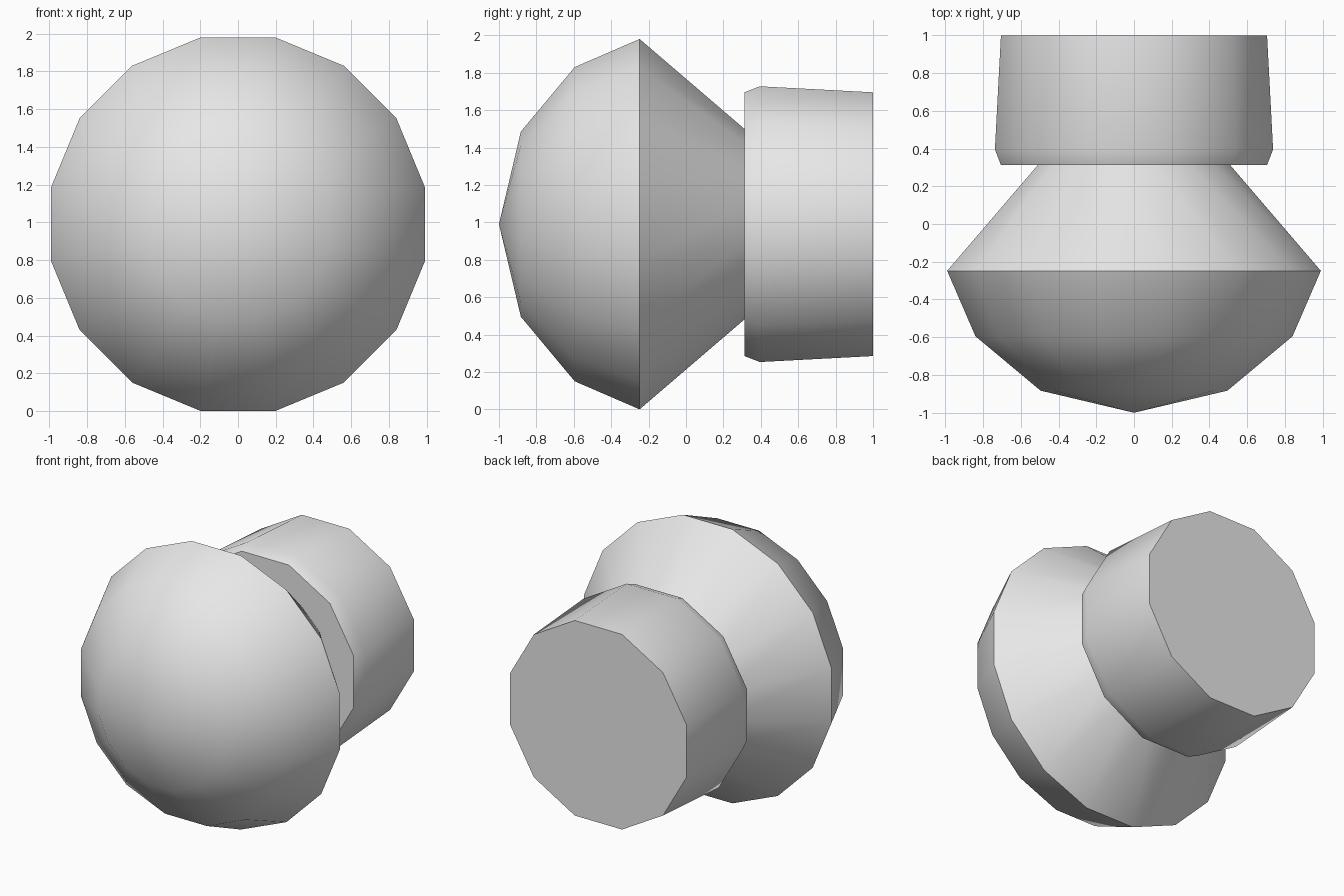
import bpy, bmesh, math

if "Cube" in bpy.data.objects:
    bpy.data.objects.remove(bpy.data.objects["Cube"])

CENTRE_Z = 0.99

grey = bpy.data.materials.new("light_grey")
grey.diffuse_color = (0.8, 0.8, 0.8, 1)
grey.use_nodes = True
grey.node_tree.nodes["Principled BSDF"].inputs["Base Color"].default_value = grey.diffuse_color


def lathe(name, profile, sides):
    """Spin (y, half width across flats) points around the y axis, flats up."""
    bm = bmesh.new()
    rings = []
    for y, half in profile:
        if half == 0:
            rings.append([bm.verts.new((0, y, CENTRE_Z))] * sides)
            continue
        r = half / math.cos(math.pi / sides)
        angles = [(i + 0.5) * math.tau / sides for i in range(sides)]
        rings.append([bm.verts.new((r * math.cos(a), y, CENTRE_Z + r * math.sin(a)))
                      for a in angles])
    for a, b in zip(rings, rings[1:]):
        for i in range(sides):
            j = (i + 1) % sides
            bm.faces.new(dict.fromkeys((a[i], a[j], b[j], b[i])))
    for ring in (rings[0], rings[-1]):
        if len(set(ring)) > 1:
            bm.faces.new(ring)
    bmesh.ops.recalc_face_normals(bm, faces=bm.faces)
    mesh = bpy.data.meshes.new(name)
    bm.to_mesh(mesh)
    bm.free()
    mesh.materials.append(grey)
    obj = bpy.data.objects.new(name, mesh)
    bpy.context.collection.objects.link(obj)
    bpy.ops.object.select_all(action='DESELECT')
    obj.select_set(True)
    bpy.context.view_layer.objects.active = obj
    bpy.ops.object.shade_smooth_by_angle(angle=math.radians(35))
    return obj


# Domed head with a conical neck behind it
lathe("domed_head", [(-1, 0), (-0.883, 0.495), (-0.595, 0.84),
                     (-0.248, 0.99), (0.312, 0.51)], 16)

# Tapered cylindrical base with a chamfered front rim
lathe("base", [(0.312, 0.705), (0.395, 0.737), (1, 0.705)], 12)
